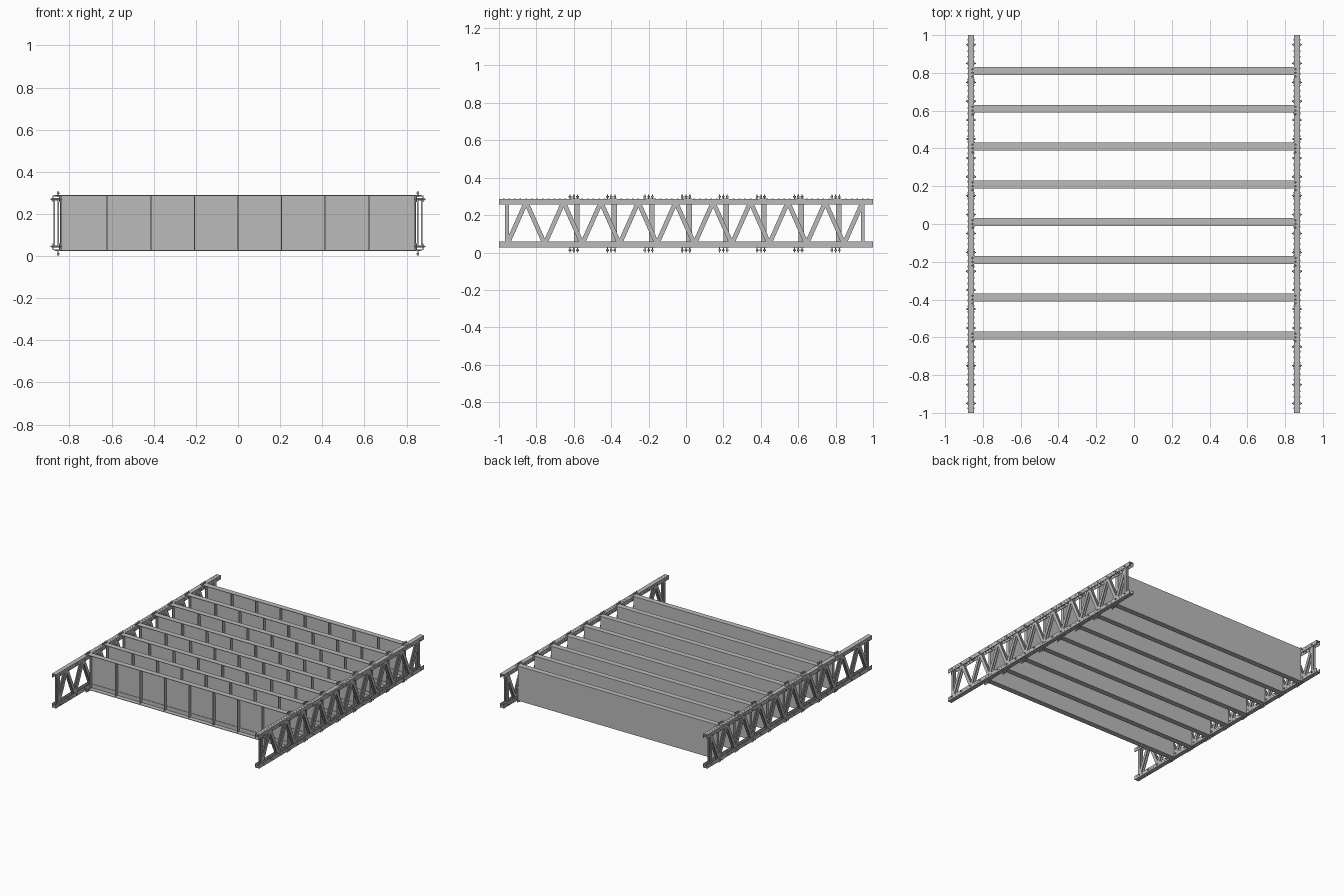
import bpy, bmesh
from math import atan2, hypot, pi
from mathutils import Matrix, Vector

old = bpy.data.objects.get("Cube")
if old:
    bpy.data.objects.remove(old)


def material(name, value):
    mat = bpy.data.materials.new(name)
    mat.use_nodes = True
    col = (value, value, value, 1)
    mat.diffuse_color = col
    mat.node_tree.nodes["Principled BSDF"].inputs["Base Color"].default_value = col
    return mat


STEEL = material("steel grey", 0.5)


def box(bm, lo, hi):
    lo, hi = Vector(lo), Vector(hi)
    m = Matrix.Translation((lo + hi) / 2) @ Matrix.Diagonal((*(hi - lo), 1))
    bmesh.ops.create_cube(bm, size=1, matrix=m)


def bar(bm, x, thick, width, a, b):
    """Flat strip in a plane of constant x, from a to b given as (y, z)."""
    dy, dz = b[0] - a[0], b[1] - a[1]
    m = (Matrix.Translation((x, (a[0] + b[0]) / 2, (a[1] + b[1]) / 2))
         @ Matrix.Rotation(atan2(dz, dy), 4, 'X')
         @ Matrix.Diagonal((thick, hypot(dy, dz), width, 1)))
    bmesh.ops.create_cube(bm, size=1, matrix=m)


def pin(bm, centre, radius, length, axis):
    """Six-sided bolt along x or z."""
    m = Matrix.Translation(centre)
    if axis == 'x':
        m = m @ Matrix.Rotation(pi / 2, 4, 'Y')
    bmesh.ops.create_cone(bm, cap_ends=True, segments=6, radius1=radius,
                          radius2=radius, depth=length, matrix=m)


def finish(bm, name):
    me = bpy.data.meshes.new(name)
    bm.to_mesh(me)
    bm.free()
    me.materials.append(STEEL)
    ob = bpy.data.objects.new(name, me)
    bpy.context.collection.objects.link(ob)
    return ob


XI, XO = 0.846, 0.88            # inner and outer faces of a truss
XM = (XI + XO) / 2
LOW, HIGH = (0.028, 0.059), (0.256, 0.287)
T = 0.004
GIRDERS = [0.01 + 0.2 * k for k in range(-3, 5)]
NODES = [-0.95 + 0.1 * k for k in range(20)]
Z_LOW, Z_HIGH = 0.045, 0.27


def build_truss(side, s):
    def sbox(bm, x0, x1, y0, y1, z0, z1):
        box(bm, (min(s * x0, s * x1), y0, z0), (max(s * x0, s * x1), y1, z1))

    # Channel chords open towards the lattice
    for label, (z0, z1) in (("lower", LOW), ("upper", HIGH)):
        bm = bmesh.new()
        sbox(bm, XI, XI + T, -1, 1, z0, z1)
        sbox(bm, XO - T, XO, -1, 1, z0, z1)
        plate = (z0, z0 + T) if label == "lower" else (z1 - T, z1)
        sbox(bm, XI, XO, -1, 1, *plate)
        finish(bm, f"{side}_{label}_chord")

        # Rivet rows on the chord
        bm = bmesh.new()
        face_z = z0 if label == "lower" else z1
        for k in range(66):
            y = -0.975 + 0.03 * k
            pin(bm, (s * XM, y, (z0 + z1) / 2), 0.004, XO - XI + 0.003, 'x')
            pin(bm, (s * XM, y, face_z), 0.004, 0.003, 'z')
        finish(bm, f"{side}_{label}_rivets")

    # Paired lattice strips and end posts
    bm = bmesh.new()
    for x in (XI + 0.008, XO - 0.008):
        for i, y in enumerate(NODES[:-1]):
            za, zb = (Z_LOW, Z_HIGH) if i % 2 == 0 else (Z_HIGH, Z_LOW)
            bar(bm, s * x, 0.007, 0.024, (y - 0.005, za), (y + 0.095, zb))
        for y in (-0.957, 0.945):
            bar(bm, s * x, 0.008, 0.02, (y, Z_LOW), (y, Z_HIGH))
    finish(bm, f"{side}_lattice")

    # Cross bolts at the lattice joints
    bm = bmesh.new()
    for y in NODES:
        for z in (Z_LOW, Z_HIGH):
            pin(bm, (s * XM, y, z), 0.003, XO - XI + 0.02, 'x')
            pin(bm, (s * XM, y, z), 0.006, XO - XI + 0.01, 'x')
    finish(bm, f"{side}_joint_bolts")

    # Vertical bolts holding the girder flanges
    bm = bmesh.new()
    for g in GIRDERS:
        for dy in (-0.03, -0.01, 0.01, ):
            for x in (XI + 0.008, ):
                for z, d in ((0.295, 1), (0.015, -1)):
                    pin(bm, (s * x, g + dy, z), 0.003, 0.03, 'z')
                    pin(bm, (s * x, g + dy, z + d * 0.003), 0.007, 0.007, 'z')
    finish(bm, f"{side}_flange_bolts")


for side, s in (("left", 1), ("right", -1)):
    build_truss(side, s)

# Plate girders: web at the back, angles and stiffeners on the front
F = 0.872
for n, g in enumerate(GIRDERS, 1):
    y0, y1 = g - 0.021, g + 0.021
    bm = bmesh.new()
    box(bm, (-XI, y1 - T, 0.026), (XI, y1, 0.288))
    finish(bm, f"girder_{n}_web")
    bm = bmesh.new()
    for z0, z1, l0, l1 in ((0.286, 0.29, 0.254, 0.288), (0.024, 0.028, 0.026, 0.057)):
        box(bm, (-F, y0, z0), (F, y1, z1))
        box(bm, (-XI, y1 - 2 * T, l0), (XI, y1 - T, l1))
    finish(bm, f"girder_{n}_angles")
    bm = bmesh.new()
    for k in range(-4, 5):
        x = 0.207 * k if abs(k) < 4 else 0.21 * k
        box(bm, (x - 0.003, y0 + 0.012, 0.026), (x + 0.003, y1 - T, 0.288))
    finish(bm, f"girder_{n}_stiffeners")
